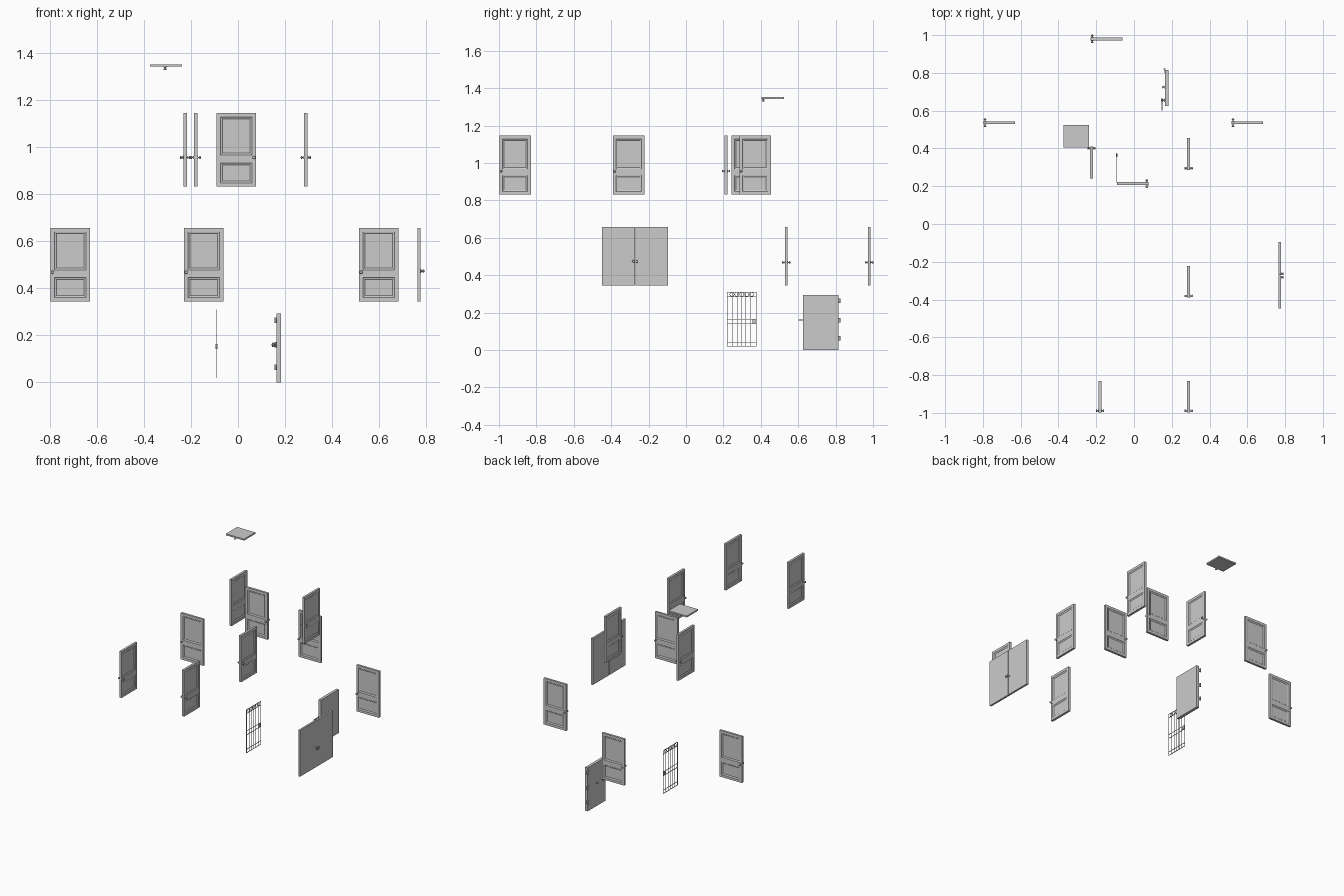
import bpy, bmesh, math
from mathutils import Matrix, Vector

if "Cube" in bpy.data.objects:
    bpy.data.objects.remove(bpy.data.objects["Cube"])

W, H, T = 0.168, 0.313, 0.015      # panelled door size
LOW, UP = 0.345, 0.833             # floor levels


def finish(bm, name, matrix=Matrix(), smooth=False):
    bmesh.ops.recalc_face_normals(bm, faces=bm.faces)
    me = bpy.data.meshes.new(name)
    bm.to_mesh(me)
    bm.free()
    ob = bpy.data.objects.new(name, me)
    bpy.context.collection.objects.link(ob)
    ob.matrix_world = matrix
    if smooth:
        bpy.ops.object.select_all(action='DESELECT')
        ob.select_set(True)
        bpy.context.view_layer.objects.active = ob
        bpy.ops.object.shade_smooth_by_angle(angle=math.radians(40))
    return ob


def add_box(bm, lo, hi):
    lo, hi = Vector(lo), Vector(hi)
    m = Matrix.Translation((lo + hi) / 2) @ Matrix.Diagonal((*(hi - lo), 1))
    bmesh.ops.create_cube(bm, size=1, matrix=m)


def box(name, lo, hi):
    bm = bmesh.new()
    add_box(bm, lo, hi)
    return finish(bm, name)


KNOB = [(0, 0), (.0075, 0), (.0075, .0015), (.006, .0025), (.003, .003), (.003, .007),
        (.0055, .0085), (.007, .011), (.006, .0135), (.0035, .0145), (0, .0148)]


def knob(name, loc, direction, scale=1.0):
    bm = bmesh.new()
    vs = [bm.verts.new((r * scale, 0, h * scale)) for r, h in KNOB]
    es = [bm.edges.new(p) for p in zip(vs, vs[1:])]
    bmesh.ops.spin(bm, geom=vs + es, cent=(0, 0, 0), axis=(0, 0, 1),
                   angle=math.tau, steps=14, use_merge=True)
    bmesh.ops.remove_doubles(bm, verts=bm.verts, dist=1e-5)
    rot = Vector((0, 0, 1)).rotation_difference(Vector(direction)).to_matrix().to_4x4()
    finish(bm, name, Matrix.Translation(loc) @ rot, True)


def panel_door(i, x, y, z, deg):
    # latch edge at the local origin, leaf runs along local +x
    m = Matrix.Translation((x, y, z)) @ Matrix.Rotation(math.radians(deg), 4, 'Z')
    bm = bmesh.new()
    add_box(bm, (0, -T / 2, 0), (W, T / 2, H))
    xs, zs = (.017, W - .017), (.016, .101, .134, .296)
    for axis, cuts in ((0, xs), (2, zs)):
        for c in cuts:
            p = Vector((0, 0, 0))
            n = Vector((0, 0, 0))
            p[axis], n[axis] = c, 1
            bmesh.ops.bisect_plane(bm, geom=bm.verts[:] + bm.edges[:] + bm.faces[:],
                                   plane_co=p, plane_no=n)
    bm.normal_update()
    panels = []
    for f in bm.faces:
        c = f.calc_center_median()
        inside = zs[0] < c.z < zs[1] or zs[2] < c.z < zs[3]
        if abs(f.normal.y) > .9 and xs[0] < c.x < xs[1] and inside:
            panels.append(f)
    # moulding steps around each recessed panel
    for t, d in ((.002, -.002), (.004, -.001), (.002, -.0015)):
        bmesh.ops.inset_individual(bm, faces=panels, thickness=t, depth=d,
                                   use_even_offset=True)
        bm.normal_update()
    finish(bm, f"panel_door_{i}", m)
    for s in (-1, 1):
        d = m.to_3x3() @ Vector((0, s, 0))
        knob(f"door_knob_{i}", m @ Vector((.009, s * T / 2, .124)), d)


# panelled room doors
doors = [(-.230, .98, LOW, 0), (-.798, .536, LOW, 0), (.515, .536, LOW, 0),
         (.289, .286, UP, 90), (.289, -.39, UP, 90), (.289, -.998, UP, 90),
         (-.180, -.998, UP, 90), (-.225, .41, UP, -90), (.077, .214, UP, 180)]
for i, d in enumerate(doors, 1):
    panel_door(i, *d)

# double entrance door
for s, side in ((-1, "left"), (1, "right")):
    y0, y1 = sorted((-.272 + s * .0008, -.272 + s * .176))
    box(f"entrance_leaf_{side}", (.764, y0, LOW), (.777, y1, .658))
    knob(f"entrance_knob_{side}", (.777, -.272 + s * .009, .474), (1, 0, 0), 1.05)

# ceiling hatch with a pull underneath
box("hatch_panel", (-.374, .405, 1.343), (-.238, .525, 1.353))
knob("hatch_pull", (-.31, .413, 1.343), (0, 0, -1), 1.0)

# plain heavy slab door, hinges and latch on the -x side
box("slab_door", (.164, .625, 0), (.183, .815, .294))
for z in (.064, .16, .264):
    box("slab_hinge_leaf", (.161, .800, z - .009), (.164, .822, z + .009))
    bm = bmesh.new()
    bmesh.ops.create_cone(bm, cap_ends=True, segments=12, radius1=.005, radius2=.005,
                          depth=.024, matrix=Matrix.Translation((.161, .821, z)))
    finish(bm, "slab_hinge_pin", smooth=True)
knob("slab_knob", (.164, .725, .16), (-1, 0, 0), 1.0)
knob("slab_latch_knob", (.164, .655, .16), (-1, 0, 0), 1.4)
box("slab_latch_bar", (.145, .601, .157), (.150, .668, .163))

# wrought iron gate
GX, Y0, Y1, Z0, Z1 = -.091, .22, .376, .018, .311
B = .0014
bm = bmesh.new()
for f in (0, .19, .36, .5, .64, .81, 1):
    y = Y0 + B + f * (Y1 - Y0 - 2 * B)
    add_box(bm, (GX - B, y - B, Z0), (GX + B, y + B, Z1))
for z in (Z0 + B, .043, .140, .166, .285, Z1 - B):
    add_box(bm, (GX - B, Y0, z - B), (GX + B, Y1, z + B))
finish(bm, "gate_bars")
for k in range(5):
    bpy.ops.mesh.primitive_torus_add(major_segments=18, minor_segments=6,
                                     major_radius=.011, minor_radius=.0013,
                                     location=(GX, .298 + (k - 2) * .026, .2975),
                                     rotation=(0, math.pi / 2, 0))
    bpy.context.object.name = "gate_ring"
box("gate_lock", (GX - .004, .355, .143), (GX + .004, .372, .164))
